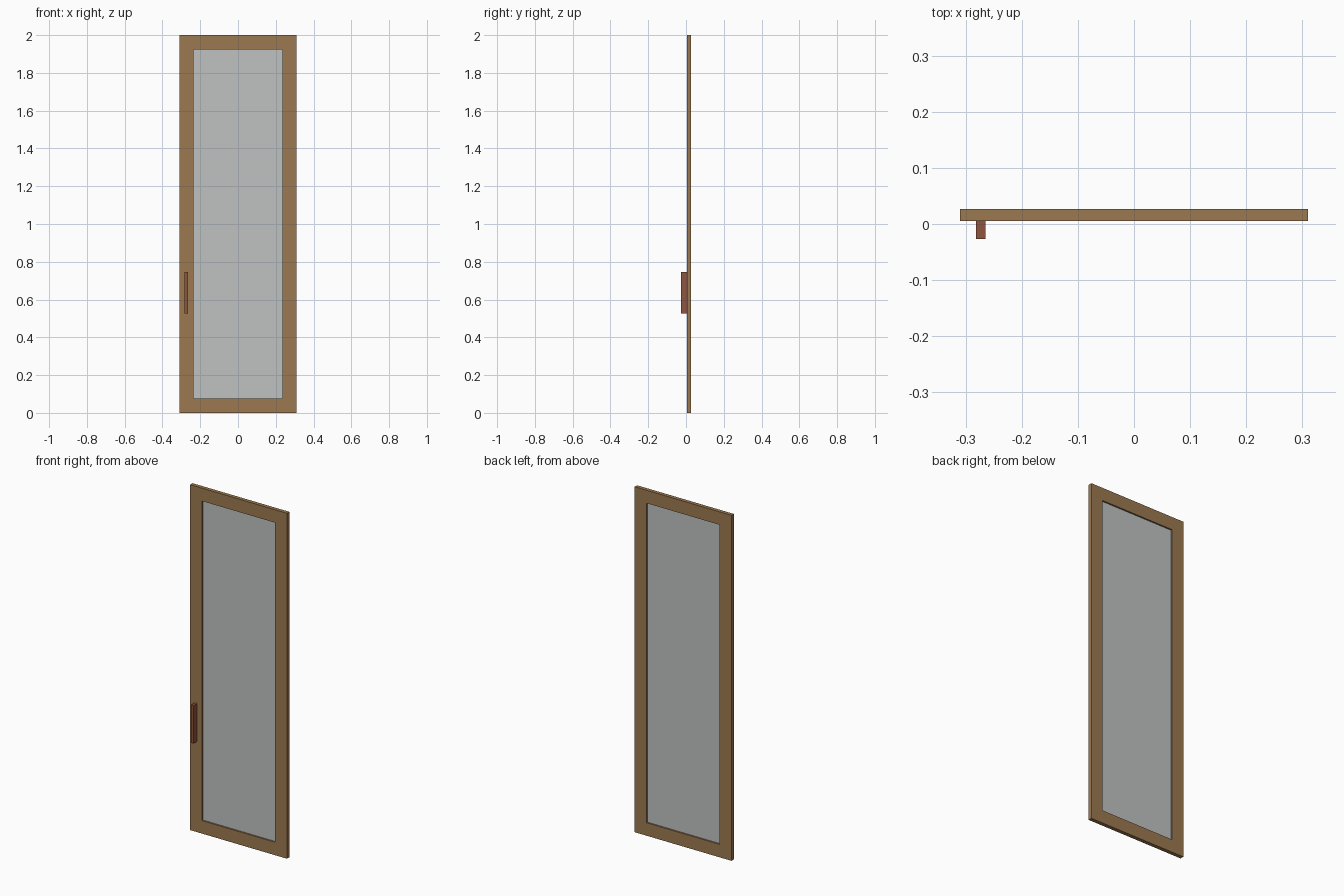
import bpy

default_cube = bpy.data.objects.get("Cube")
if default_cube:
    bpy.data.objects.remove(default_cube, do_unlink=True)


def make_material(name, rgb):
    mat = bpy.data.materials.new(name)
    mat.use_nodes = True
    colour = (*rgb, 1.0)
    mat.diffuse_color = colour
    mat.node_tree.nodes["Principled BSDF"].inputs["Base Color"].default_value = colour
    return mat


def add_box(name, x, y, z, mat):
    """Box spanning the given (low, high) range on each axis."""
    spans = (x, y, z)
    bpy.ops.mesh.primitive_cube_add(size=1, location=[(a + b) / 2 for a, b in spans])
    obj = bpy.context.object
    obj.name = name
    obj.scale = [b - a for a, b in spans]
    bpy.ops.object.transform_apply(location=False, rotation=False, scale=True)
    obj.data.materials.append(mat)
    return obj


wood = make_material("oak wood", (0.33, 0.19, 0.08))
glass = make_material("pale grey glass", (0.52, 0.545, 0.535))
handle_brown = make_material("dark red brown", (0.27, 0.09, 0.047))

HALF_WIDTH, HEIGHT = 0.31, 2.0
INNER, RAIL = 0.235, 0.075
FRAME_Y = (0.005, 0.027)

# Upright stiles on both sides
add_box("right_stile", (-HALF_WIDTH, -INNER), FRAME_Y, (0, HEIGHT), wood)
add_box("left_stile", (INNER, HALF_WIDTH), FRAME_Y, (0, HEIGHT), wood)

# Rails between the stiles
add_box("bottom_rail", (-INNER, INNER), FRAME_Y, (0, RAIL), wood)
add_box("top_rail", (-INNER, INNER), FRAME_Y, (HEIGHT - RAIL, HEIGHT), wood)

# Thin pane set inside the frame
add_box("glass_pane", (-INNER, INNER), (0.014, 0.018), (RAIL, HEIGHT - RAIL), glass)

# Pull handle on the right stile
add_box("handle", (-0.282, -0.265), (-0.027, FRAME_Y[0]), (0.525, 0.745), handle_brown)
